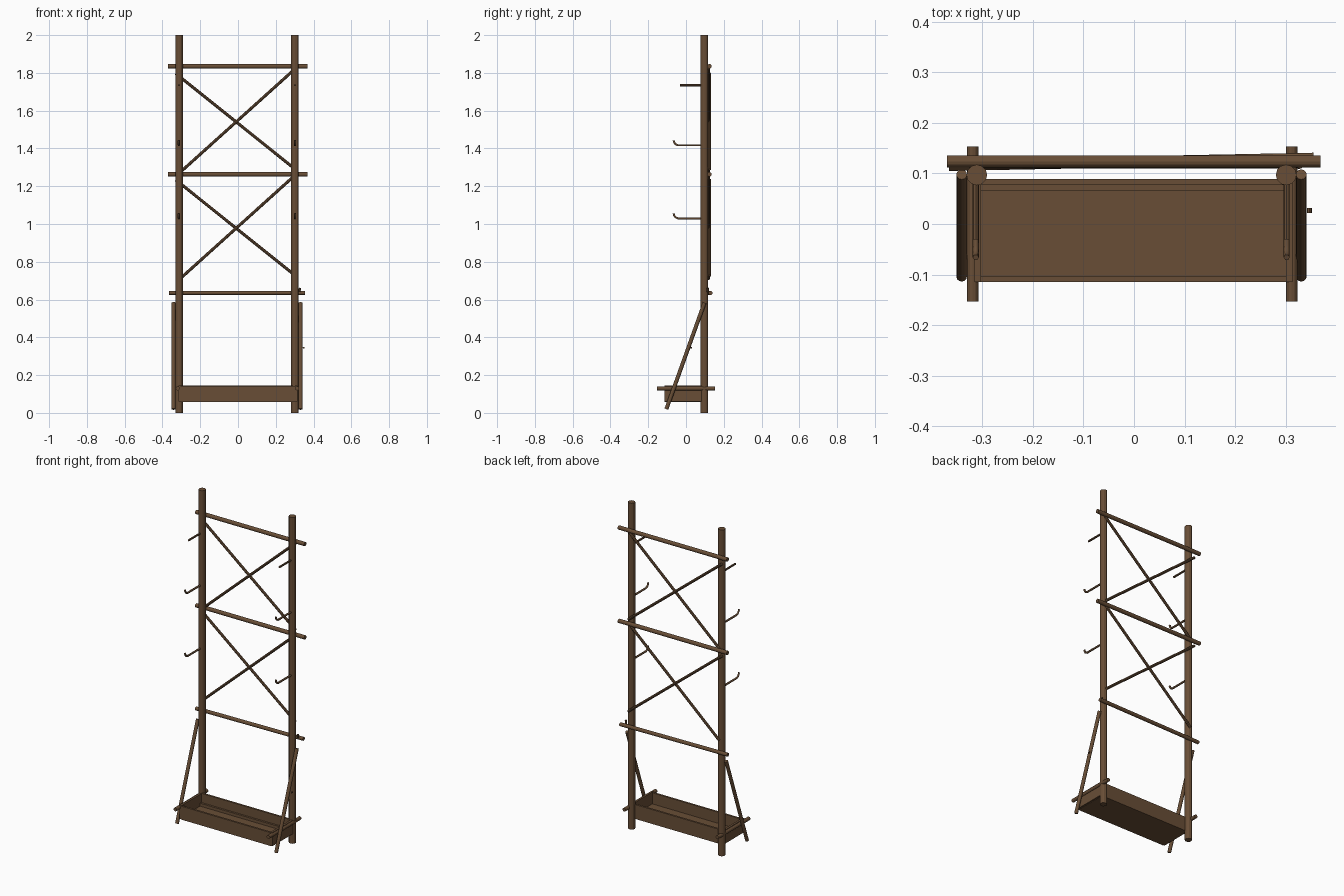
import bpy
from mathutils import Vector

if "Cube" in bpy.data.objects:
    bpy.data.objects.remove(bpy.data.objects["Cube"])

wood = bpy.data.materials.new("brown wood")
wood.diffuse_color = (0.14, 0.076, 0.037, 1)
wood.use_nodes = True
wood.node_tree.nodes["Principled BSDF"].inputs["Base Color"].default_value = wood.diffuse_color


def finish(ob, name):
    ob.name = name
    ob.data.materials.append(wood)
    return ob


def pole(name, a, b, r, sides=12):
    """Flat-shaded round pole between two points."""
    a, b = Vector(a), Vector(b)
    d = b - a
    bpy.ops.mesh.primitive_cylinder_add(vertices=sides, radius=r, depth=d.length,
                                        location=(a + b) / 2)
    ob = bpy.context.object
    ob.rotation_euler = d.to_track_quat('Z', 'Y').to_euler()
    return finish(ob, name)


def box(name, lo, hi):
    lo, hi = Vector(lo), Vector(hi)
    bpy.ops.mesh.primitive_cube_add(size=1, location=(lo + hi) / 2)
    ob = bpy.context.object
    ob.scale = hi - lo
    return finish(ob, name)


def hook(name, pts, r):
    """Bent rod along a path, capped."""
    cu = bpy.data.curves.new(name, 'CURVE')
    cu.dimensions = '3D'
    cu.bevel_depth = r
    cu.bevel_resolution = 1
    cu.use_fill_caps = True
    sp = cu.splines.new('POLY')
    sp.points.add(len(pts) - 1)
    for p, co in zip(sp.points, pts):
        p.co = (*co, 1)
    ob = bpy.data.objects.new(name, cu)
    bpy.context.collection.objects.link(ob)
    return finish(ob, name)


# Uprights with pegs, hooks, braces and tray bearers on each side
for side, px, bx, tx in (("left", -0.311, -0.341, -0.319), ("right", 0.301, 0.331, 0.312)):
    pole(side + "_post", (px, 0.097, 0), (px, 0.097, 2), 0.0205)
    pole(side + "_brace", (bx, 0.098, 0.583), (bx, -0.104, 0.02), 0.0105)
    pole(side + "_tray_bearer", (tx, -0.153, 0.13), (tx, 0.153, 0.13), 0.011)
    hx = px - 0.002 if px < 0 else px + 0.001
    pole(side + "_top_peg", (hx, 0.09, 1.735), (hx, -0.031, 1.735), 0.006, 8)
    for i, z in enumerate((1.03, 1.417)):
        hook(f"{side}_hook_{i + 1}",
             [(hx, 0.09, z), (hx, -0.043, z), (hx, -0.056, z + 0.006),
              (hx, -0.063, z + 0.016), (hx, -0.066, z + 0.026)], 0.006)

# Cross rails on the back
pole("top_rail", (-0.37, 0.124, 1.835), (0.369, 0.124, 1.835), 0.012)
pole("middle_rail", (-0.37, 0.124, 1.263), (0.369, 0.124, 1.263), 0.012)
pole("lower_rail", (-0.366, 0.116, 0.635), (0.355, 0.13, 0.635), 0.011)

# Diagonal cross bracing, two bays
for name, drop in (("upper", 0), ("lower", 0.563)):
    pole(name + "_diagonal_a", (-0.33, 0.125, 1.797 - drop), (0.303, 0.125, 1.29 - drop), 0.008, 8)
    pole(name + "_diagonal_b", (-0.308, 0.118, 1.272 - drop), (0.306, 0.118, 1.825 - drop), 0.008, 8)

# Open tray
box("tray_floor", (-0.305, -0.112, 0.058), (0.305, 0.085, 0.072))
box("tray_front", (-0.305, -0.115, 0.058), (0.305, -0.103, 0.14))
box("tray_back", (-0.305, 0.077, 0.058), (0.305, 0.089, 0.146))
box("tray_left_end", (-0.316, -0.115, 0.06), (-0.303, 0.087, 0.144))
box("tray_right_end", (0.301, -0.115, 0.06), (0.314, 0.087, 0.144))
box("tray_back_ledge", (-0.303, 0.065, 0.07), (0.303, 0.078, 0.09))

# Small twig stubs on the right
pole("brace_stub", (0.347, 0.022, 0.345), (0.347, 0.032, 0.345), 0.005, 8)
pole("rail_stub", (0.325, 0.115, 0.64), (0.328, 0.115, 0.662), 0.006, 8)
